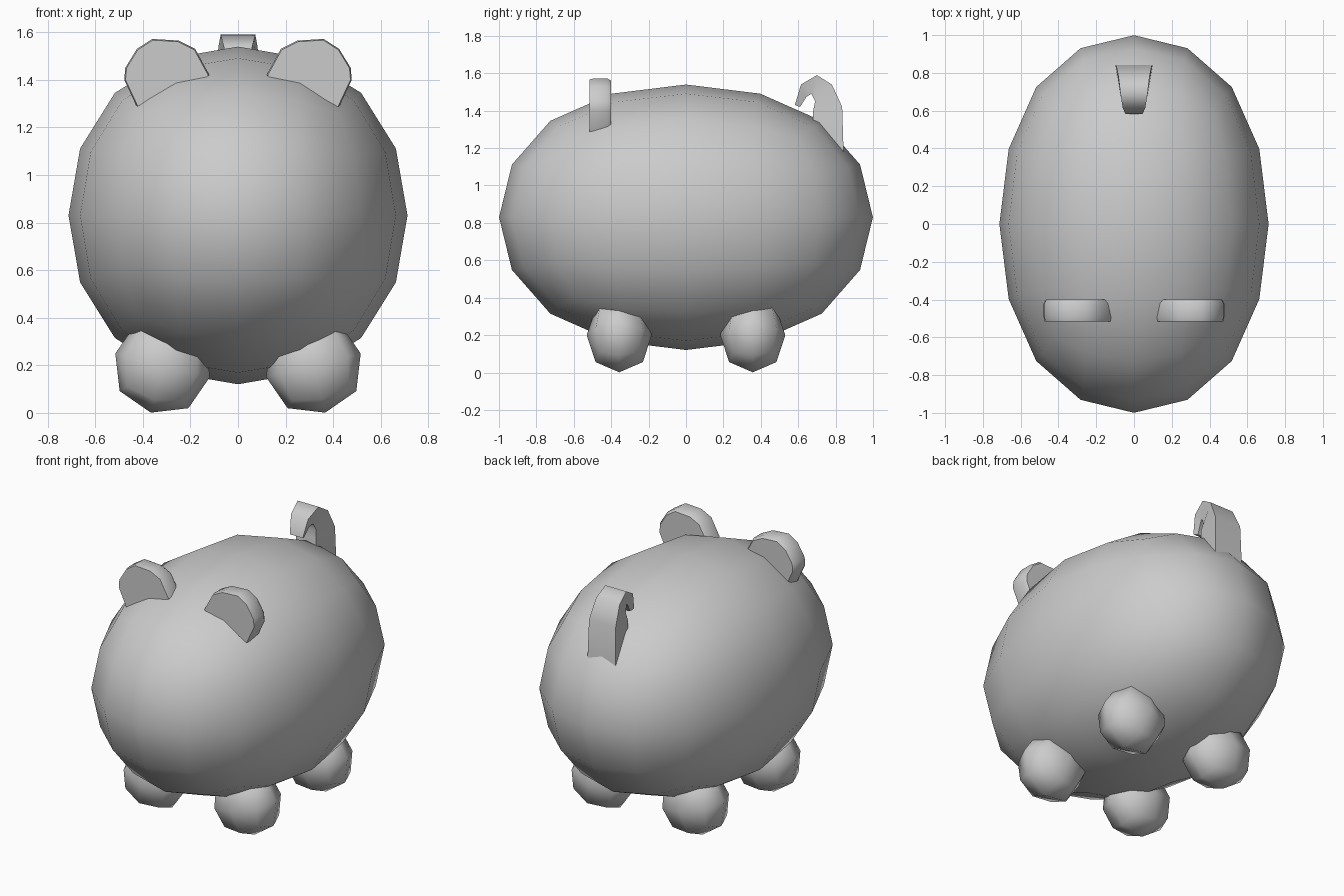
import bpy, bmesh, math

default_cube = bpy.data.objects.get("Cube")
if default_cube:
    bpy.data.objects.remove(default_cube)

# One plain grey for the whole figure
grey = bpy.data.materials.new("plain_grey")
grey.use_nodes = True
grey.diffuse_color = (0.6, 0.6, 0.6, 1)
grey.node_tree.nodes["Principled BSDF"].inputs["Base Color"].default_value = (0.6, 0.6, 0.6, 1)

FACE_LIMIT = 0.84  # a subdivided cube shrinks to this share of its size


def rounded_block(name, centre, half_size, levels, tilt=0):
    """Cube rounded by subdivision so that it reaches half_size on each axis."""
    bpy.ops.mesh.primitive_cube_add(size=2, location=centre, rotation=(0, tilt, 0))
    ob = bpy.context.object
    ob.name = name
    ob.scale = [h / FACE_LIMIT for h in half_size]
    mod = ob.modifiers.new("round", 'SUBSURF')
    mod.levels = mod.render_levels = levels
    ob.data.materials.append(grey)
    bpy.ops.object.shade_smooth()
    return ob


def loft(name, rings, sharp_angle):
    """Skin a list of equal rings of points and cap both ends."""
    bm = bmesh.new()
    loops = [[bm.verts.new(p) for p in ring] for ring in rings]
    n = len(loops[0])
    for a, b in zip(loops, loops[1:]):
        for i in range(n):
            j = (i + 1) % n
            bm.faces.new((a[i], a[j], b[j], b[i]))
    bm.faces.new(loops[0])
    bm.faces.new(loops[-1])
    bmesh.ops.recalc_face_normals(bm, faces=bm.faces)
    mesh = bpy.data.meshes.new(name)
    bm.to_mesh(mesh)
    bm.free()
    ob = bpy.data.objects.new(name, mesh)
    bpy.context.collection.objects.link(ob)
    mesh.materials.append(grey)
    bpy.ops.object.select_all(action='DESELECT')
    ob.select_set(True)
    bpy.context.view_layer.objects.active = ob
    bpy.ops.object.shade_smooth_by_angle(angle=math.radians(sharp_angle))
    return ob


# Body
rounded_block("body", (0, 0, 0.83), (0.713, 1.0, 0.71), 2)

# Legs, splayed slightly outwards
for side, side_name in ((1, "left"), (-1, "right")):
    for end, end_name in ((-1, "front"), (1, "back")):
        rounded_block(f"{end_name}_{side_name}_leg", (side * 0.317, end * 0.357, 0.2),
                      (0.205, 0.174, 0.205), 1, -side * math.radians(14))

# Ears: thick discs with softened rims, sunk into the body
ear_outline = [(0.42, 1.275), (0.478, 1.4), (0.474, 1.45), (0.425, 1.53), (0.36, 1.572),
               (0.25, 1.565), (0.18, 1.53), (0.12, 1.42), (0.22, 1.28)]
ear_layers = [(-0.515, 0.97), (-0.495, 1), (-0.42, 1), (-0.4, 0.93)]  # depth, size
for side, side_name in ((1, "left"), (-1, "right")):
    rings = [[(side * (0.3 + (x - 0.3) * s), y, 1.4 + (z - 1.4) * s) for x, z in ear_outline]
             for y, s in ear_layers]
    loft(f"{side_name}_ear", rings, 50)

# Tail: flat-sided hook, given by outer edge, inner edge and half width
tail_sections = [((0.845, 1.1), (0.67, 1.1), 0.1), ((0.835, 1.42), (0.68, 1.4), 0.093),
                 ((0.78, 1.54), (0.69, 1.45), 0.082), ((0.7, 1.59), (0.67, 1.49), 0.073),
                 ((0.615, 1.54), (0.645, 1.475), 0.06), ((0.582, 1.43), (0.61, 1.42), 0.045)]
tail_rings = [[(w, *outer), (-w, *outer), (-w * 0.75, *inner), (w * 0.75, *inner)]
              for outer, inner, w in tail_sections]
loft("tail", tail_rings, 70)
